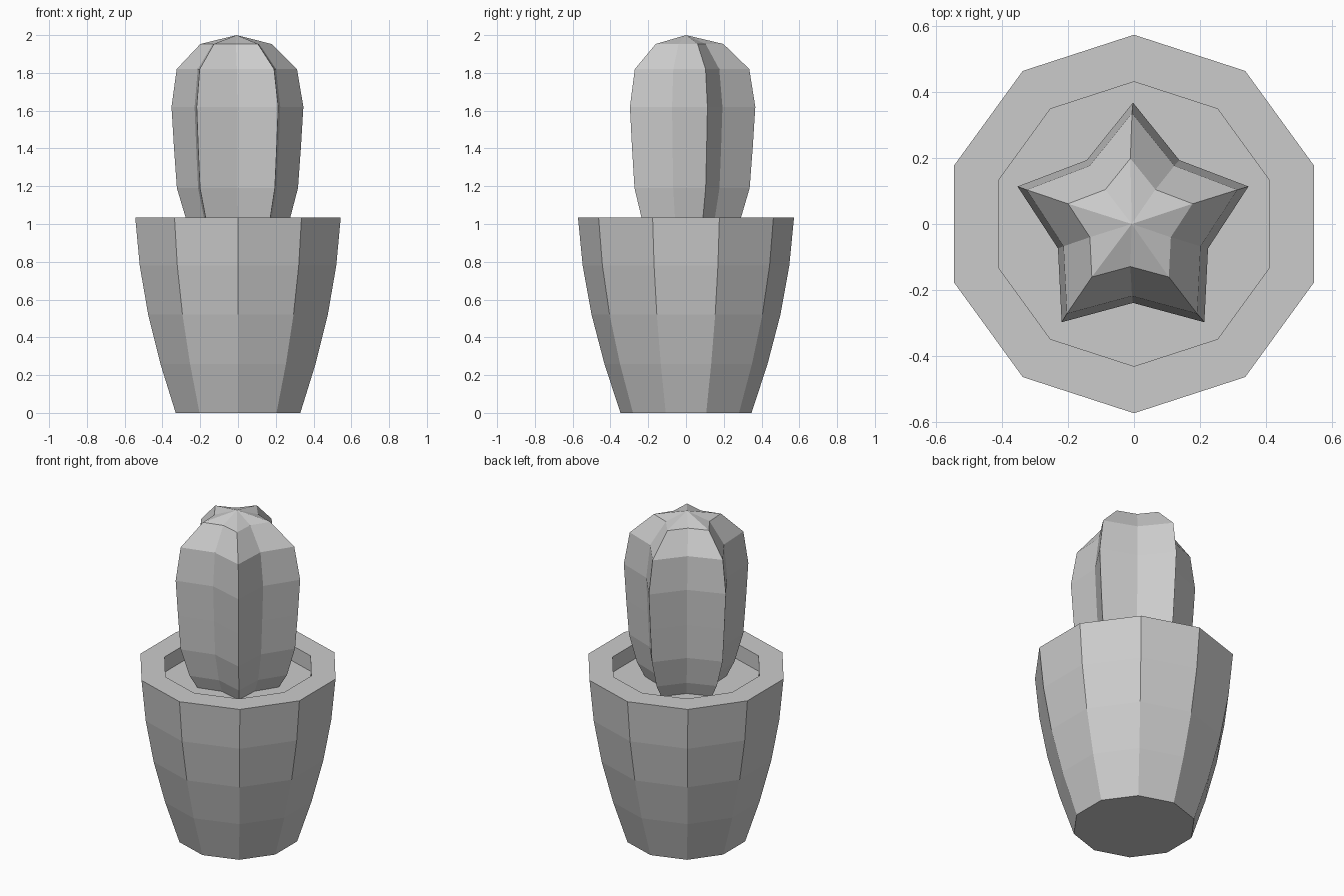
import bpy, bmesh
from math import sin, cos, pi

cube = bpy.data.objects.get("Cube")
if cube:
    bpy.data.objects.remove(cube, do_unlink=True)

grey = bpy.data.materials.new("plain grey")
grey.use_nodes = True
colour = (0.6, 0.6, 0.6, 1)
grey.diffuse_color = colour
grey.node_tree.nodes["Principled BSDF"].inputs["Base Color"].default_value = colour


def lathe(name, profile, valley=1.0, apex=None):
    """Ten-sided flat-shaded body; profile rows are (radius, height, x shift).
    Odd corners are scaled by valley, which gives a five-ribbed star."""
    bm = bmesh.new()
    rings = []
    for radius, z, shift in profile:
        ring = []
        for i in range(10):
            a = pi / 2 + i * pi / 5
            r = radius * (valley if i % 2 else 1)
            ring.append(bm.verts.new((r * cos(a) + shift, r * sin(a), z)))
        rings.append(ring)
    for low, high in zip(rings, rings[1:]):
        for i in range(10):
            j = (i + 1) % 10
            bm.faces.new((low[i], low[j], high[j], high[i]))
    bm.faces.new(rings[0][::-1])
    if apex:
        tip = bm.verts.new(apex)
        for i in range(10):
            bm.faces.new((rings[-1][i], rings[-1][(i + 1) % 10], tip))
    else:
        bm.faces.new(rings[-1])
    bmesh.ops.recalc_face_normals(bm, faces=bm.faces)
    mesh = bpy.data.meshes.new(name)
    bm.to_mesh(mesh)
    bm.free()
    mesh.materials.append(grey)
    obj = bpy.data.objects.new(name, mesh)
    bpy.context.collection.objects.link(obj)
    return obj


# Pot: curved outer wall, flat rim, vertical inner wall down to the soil
lathe("pot", [(0.347, 0, 0), (0.432, 0.26, 0), (0.5, 0.52, 0), (0.547, 0.78, 0),
              (0.572, 1.035, 0), (0.43, 1.035, 0), (0.43, 0.94, 0)])

# Cactus: five-ribbed star section, rounded top and tucked-in base
lathe("cactus", [(0.235, 0.93, 0), (0.287, 1.02, 0), (0.337, 1.19, -0.003),
                 (0.353, 1.4, -0.003), (0.367, 1.62, -0.003),
                 (0.335, 1.82, -0.006), (0.198, 1.953, -0.011)],
      valley=0.65, apex=(-0.007, 0, 2))
